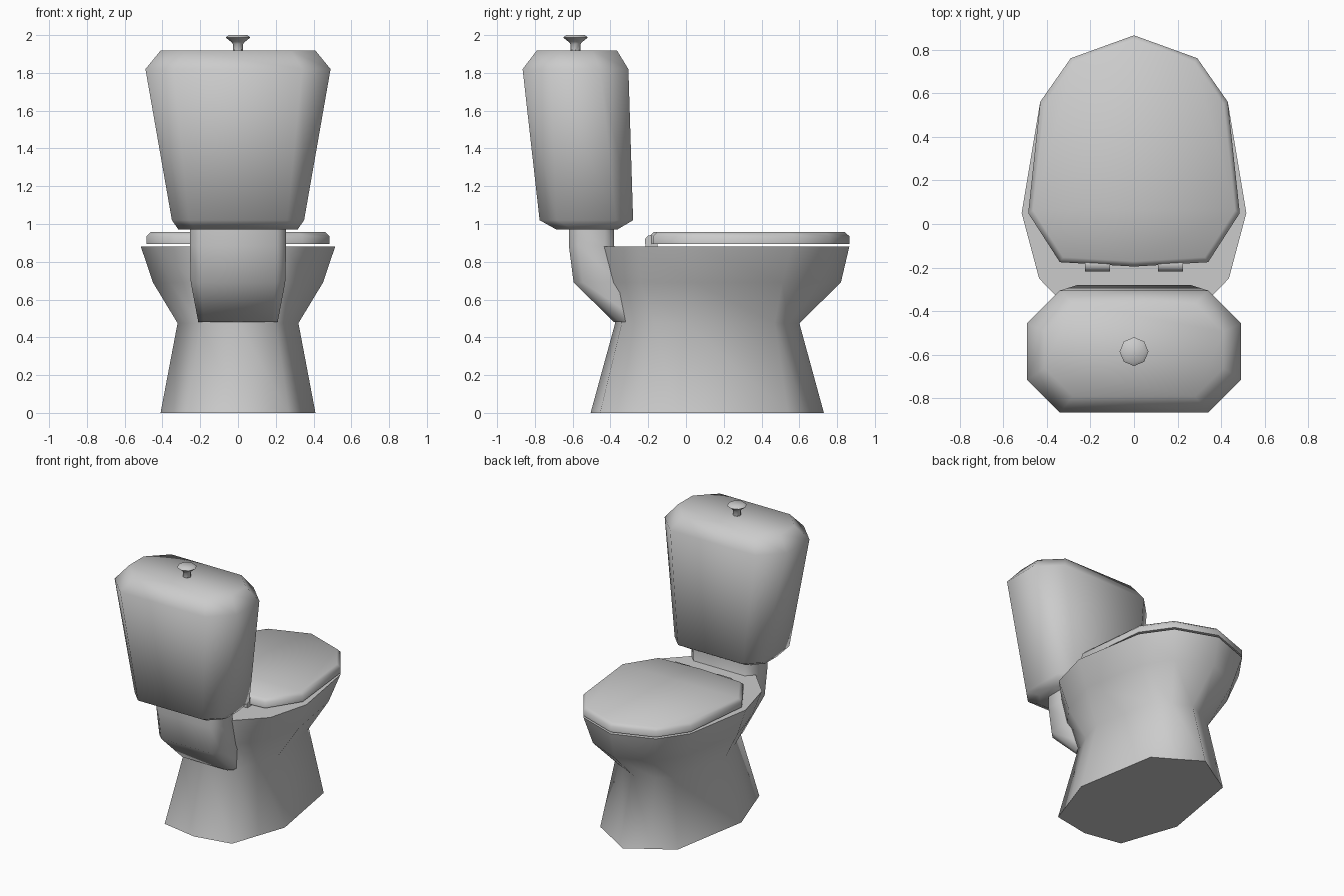
import bpy, bmesh, math

if "Cube" in bpy.data.objects:
    bpy.data.objects.remove(bpy.data.objects["Cube"])


def finish(name, bm, angle=60):
    bmesh.ops.recalc_face_normals(bm, faces=bm.faces)
    me = bpy.data.meshes.new(name)
    bm.to_mesh(me)
    bm.free()
    ob = bpy.data.objects.new(name, me)
    bpy.context.collection.objects.link(ob)
    bpy.ops.object.select_all(action='DESELECT')
    ob.select_set(True)
    bpy.context.view_layer.objects.active = ob
    bpy.ops.object.shade_smooth_by_angle(angle=math.radians(angle))
    return ob


def mirrored(half):
    """Close a right-hand half outline by reflecting it across x = 0."""
    return half + [(-x, y) for x, y in reversed(half) if x > 0]


def octagon(hx, y0, y1, c):
    return mirrored([(hx - c, y1), (hx, y1 - c), (hx, y0 + c), (hx - c, y0)])


def loft(name, sections, angle=60):
    """Skin a stack of (z, outline) sections and cap both ends."""
    bm = bmesh.new()
    rings = [[bm.verts.new((x, y, z)) for x, y in pts] for z, pts in sections]
    n = len(rings[0])
    for a, b in zip(rings, rings[1:]):
        for i in range(n):
            j = (i + 1) % n
            bm.faces.new((a[i], a[j], b[j], b[i]))
    bm.faces.new(rings[0])
    bm.faces.new(rings[-1])
    return finish(name, bm, angle)


# Bowl and pedestal
loft("bowl", [
    (0.0, mirrored([(0, .73), (.16, .63), (.31, .54), (.41, -.05),
                    (.34, -.25), (.27, -.455), (0, -.505)])),
    (0.475, mirrored([(0, .60), (.13, .54), (.24, .47), (.32, 0),
                      (.27, -.17), (.20, -.34), (0, -.375)])),
    (0.69, mirrored([(0, .82), (.25, .71), (.37, .51), (.45, .05),
                     (.36, -.24), (.23, -.41), (0, -.42)])),
    (0.882, mirrored([(0, .865), (.29, .76), (.43, .56), (.515, .05),
                      (.435, -.25), (.25, -.44), (0, -.44)])),
])

# Neck carrying the tank
loft("neck", [
    (0.48, octagon(.21, -.38, -.20, .03)),
    (0.69, octagon(.25, -.595, -.30, .05)),
    (0.885, octagon(.255, -.62, -.38, .05)),
    (0.98, octagon(.255, -.62, -.38, .05)),
])

# Tank
loft("tank", [
    (0.97, octagon(.315, -.685, -.365, .09)),
    (1.02, octagon(.35, -.775, -.28, .09)),
    (1.82, octagon(.49, -.865, -.305, .15)),
    (1.918, octagon(.41, -.79, -.365, .13)),
])

# Closed lid with softened upper edge
lid = [(0, .865), (.29, .76), (.43, .56), (.485, .05), (.34, -.175), (0, -.195)]


def lid_ring(k):
    return mirrored([(x * k, .33 + (y - .33) * k) for x, y in lid])


loft("lid", [(0.895, lid_ring(1)), (0.935, lid_ring(1)), (0.957, lid_ring(.955))])

# Hinges: short barrels on small blocks
for side, label in ((1, "right"), (-1, "left")):
    prof = [(-.215, .88), (-.217, .92), (-.20, .94), (-.17, .94), (-.15, .92), (-.15, .88)]
    bm = bmesh.new()
    ends = [[bm.verts.new((side * x, y, z)) for y, z in prof] for x in (.11, .225)]
    for i in range(len(prof)):
        j = (i + 1) % len(prof)
        bm.faces.new((ends[0][i], ends[0][j], ends[1][j], ends[1][i]))
    bm.faces.new(ends[0])
    bm.faces.new(ends[1])
    finish("hinge_" + label, bm)

# Flush knob
knob = [(1.91, .027), (1.953, .027), (1.965, .037), (1.987, .066), (2.0, .05)]
loft("flush_knob", [(z, [(r * math.cos(i * math.pi / 4), -.585 + r * math.sin(i * math.pi / 4))
                         for i in range(8)]) for z, r in knob], 45)
